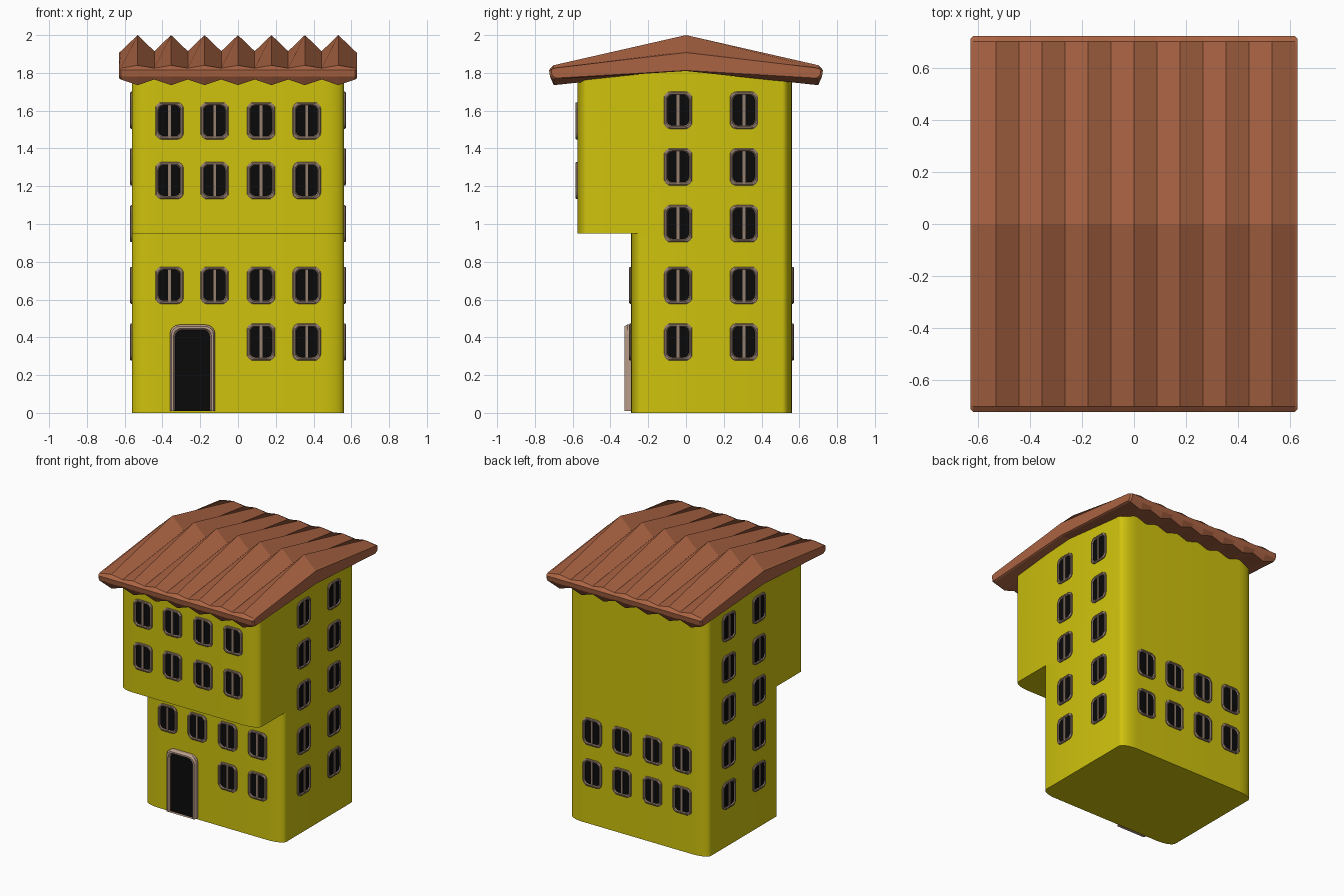
import bpy, bmesh, math
from mathutils import Matrix, Vector

if "Cube" in bpy.data.objects:
    bpy.data.objects.remove(bpy.data.objects["Cube"])


def material(name, rgb):
    m = bpy.data.materials.new(name)
    m.diffuse_color = (*rgb, 1)
    m.use_nodes = True
    m.node_tree.nodes["Principled BSDF"].inputs["Base Color"].default_value = m.diffuse_color
    return m


WALL = material("yellow_plaster", (0.62, 0.54, 0.004))
ROOF = material("terracotta", (0.40, 0.125, 0.055))
FRAME = material("stone_frame", (0.30, 0.21, 0.155))
DOORFRAME = material("door_stone", (0.50, 0.34, 0.26))
DARK = material("dark_glass", (0.003, 0.003, 0.003))


def finish(bm, name, mats, smooth=None):
    bmesh.ops.recalc_face_normals(bm, faces=bm.faces)
    me = bpy.data.meshes.new(name)
    bm.to_mesh(me)
    bm.free()
    for m in mats:
        me.materials.append(m)
    ob = bpy.data.objects.new(name, me)
    bpy.context.collection.objects.link(ob)
    if smooth:
        bpy.ops.object.select_all(action='DESELECT')
        ob.select_set(True)
        bpy.context.view_layer.objects.active = ob
        bpy.ops.object.shade_smooth_by_angle(angle=math.radians(smooth))
    return ob


def rounded(x0, x1, y0, y1, rx, ry, n, bottom=True):
    """Counter-clockwise outline of a box with elliptical corners."""
    pts = []
    for cx, cy, a in ((x1 - rx, y1 - ry, 0), (x0 + rx, y1 - ry, 90),
                      (x0 + rx, y0 + ry, 180), (x1 - rx, y0 + ry, 270)):
        if a >= 180 and not bottom:
            pts.append((x0 if a == 180 else x1, y0))
            continue
        for i in range(n + 1):
            t = math.radians(a + 90 * i / n)
            pts.append((cx + rx * math.cos(t), cy + ry * math.sin(t)))
    return pts


def bridge(bm, a, b, mat=0):
    for i in range(len(a)):
        j = (i + 1) % len(a)
        bm.faces.new((a[i], a[j], b[j], b[i])).material_index = mat


# Walls: lower tower and overhanging upper storeys, gable top hidden in roof
def storey(name, front, z0, top):
    bm = bmesh.new()
    pts = rounded(-0.56, 0.56, front, 0.56, 0.12, 0.05, 7)
    half = 8 * 2
    pts = pts[:half] + [(-0.56, 0)] + pts[half:] + [(0.56, 0)]
    lo = [bm.verts.new((x, y, z0)) for x, y in pts]
    hi = [bm.verts.new((x, y, top(y))) for x, y in pts]
    bridge(bm, lo, hi)
    bm.faces.new(lo)
    finish(bm, name, [WALL], 40)


storey("lower_walls", -0.29, 0, lambda y: 0.95)
storey("upper_walls", -0.575, 0.95, lambda y: 1.85 - 0.1 * abs(y))


# Roof: folded tile ridges lofted along x
def roof_section(peak):
    ridge, eave, low = (2.0, 1.84, 1.735) if peak else (1.915, 1.825, 1.765)
    half = [(0.703, eave), (0.725, 1.815), (0.72, 1.78), (0.70, low)]
    return ([(0, ridge)] + half + [(0, 1.81)]
            + [(-y, z) for y, z in reversed(half)])


bm = bmesh.new()
stations = [(-0.62 + i * 1.24 / 14, roof_section(i % 2)) for i in range(15)]
cap = [(y * 0.985, 1.84 + (z - 1.84) * 0.9) for y, z in roof_section(False)]
stations = [(-0.63, cap)] + stations + [(0.63, cap)]
rings = [[bm.verts.new((x, y, z)) for y, z in sec] for x, sec in stations]
for a, b in zip(rings, rings[1:]):
    bridge(bm, a, b)
bm.faces.new(rings[0])
bm.faces.new(rings[-1])
finish(bm, "tiled_roof", [ROOF])


# Openings: local u across, v up, d outwards from the wall
def opening(name, mat, origin, angle, w, h, r, rim, depth, arch=False):
    bm = bmesh.new()

    def loop(inset, d):
        y0 = -h / 2 if arch else -h / 2 + inset
        pts = rounded(-w / 2 + inset, w / 2 - inset, y0, h / 2 - inset,
                      r - inset * 0.5, r - inset * 0.5, 4, not arch)
        return [bm.verts.new((u, -d, v)) for u, v in pts]

    e = rim * 0.3
    loops = [loop(0, -0.004), loop(0, depth * 0.6), loop(e, depth),
             loop(rim - e, depth), loop(rim, depth * 0.4)]
    for a, b in zip(loops, loops[1:]):
        bridge(bm, a, b)
    bm.faces.new(loops[-1]).material_index = 1
    # Central glazing bar on windows
    if not arch:
        bmesh.ops.create_cube(bm, size=1, matrix=Matrix.Translation(
            (0, -depth * 0.5, 0)) @ Matrix.Diagonal(
            (0.014, depth * 0.7, h - rim * 1.6, 1)))
    ob = finish(bm, name, [mat, DARK])
    ob.location = Vector(origin)
    ob.rotation_euler.z = angle


def window(name, origin, angle):
    opening(name, FRAME, origin, angle, 0.15, 0.197, 0.035, 0.018, 0.011)


COLS = (-0.363, -0.124, 0.122, 0.364)
for z in (1.546, 1.23, 0.675, 0.375):
    for x in COLS:
        if z == 0.375 and x < 0:
            continue  # door bay
        window("front_window", (x, -0.575 if z > 1 else -0.29, z), 0)
for z in (0.675, 0.375):
    for x in COLS:
        window("back_window", (x, 0.56, z), math.pi)
for z in (1.602, 1.302, 1.002, 0.675, 0.375):
    for y in (-0.042, 0.307):
        window("right_window", (0.56, y, z), math.pi / 2)
        window("left_window", (-0.56, y, z), -math.pi / 2)

# Front door with stone surround
opening("front_door", DOORFRAME, (-0.241, -0.29, 0.239), 0,
        0.24, 0.456, 0.05, 0.028, 0.035, True)
